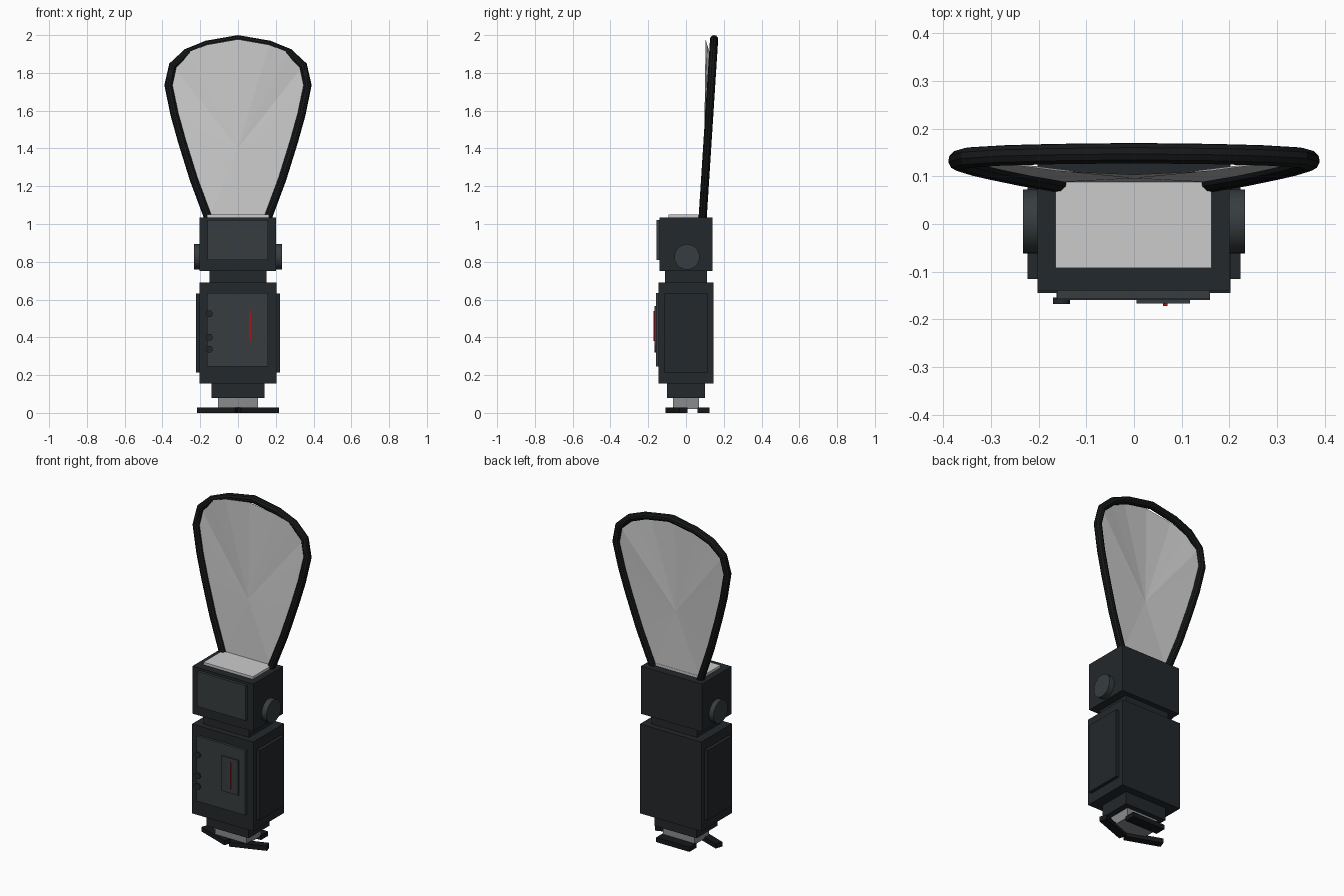
import bpy, bmesh, math

if "Cube" in bpy.data.objects:
    bpy.data.objects.remove(bpy.data.objects["Cube"])

def mat(name, r, g, b):
    m = bpy.data.materials.new(name)
    m.diffuse_color = (r, g, b, 1)
    m.use_nodes = True
    m.node_tree.nodes["Principled BSDF"].inputs["Base Color"].default_value = m.diffuse_color
    return m

DARK = mat("dark_plastic", 0.017, 0.021, 0.024)
PANEL = mat("panel_plastic", 0.038, 0.046, 0.050)
BLACK = mat("black_rubber", 0.008, 0.009, 0.010)
METAL = mat("metal_grey", 0.25, 0.26, 0.27)
RED = mat("red_light", 0.35, 0.01, 0.01)

def box(name, x, y, z, m=None, rot=0):
    """Box from (min, max) ranges, optionally turned about z at its centre."""
    bpy.ops.mesh.primitive_cube_add(size=1, rotation=(0, 0, rot),
                                    location=[(a + b) / 2 for a, b in (x, y, z)])
    o = bpy.context.object
    o.name = name
    o.scale = [b - a for a, b in (x, y, z)]
    if m:
        o.data.materials.append(m)
    return o

def disc(name, r, depth, loc, rot, m, n=32):
    bpy.ops.mesh.primitive_cylinder_add(vertices=n, radius=r, depth=depth, location=loc, rotation=rot)
    o = bpy.context.object
    o.name = name
    o.data.materials.append(m)
    bpy.ops.object.shade_smooth_by_angle()

# Main body with its control panel
box("body", (-.203, .203), (-.145, .145), (.155, .69), DARK)
box("control_panel", (-.163, .16), (-.16, -.14), (.245, .635), PANEL)
box("display", (.005, .118), (-.167, -.155), (.355, .565), PANEL)
box("red_indicator", (.061, .07), (-.172, -.16), (.38, .54), RED)
for i, z in enumerate((.525, .40, .337)):
    disc(f"button_{i + 1}", .018, .014, (-.152, -.161, z), (math.pi / 2, 0, 0), DARK, 16)

# Swivel neck and lamp head
box("neck", (-.15, .15), (-.11, .11), (.68, .76), DARK)
box("head", (-.203, .2), (-.14, .14), (.75, 1.035), DARK)
box("head_front_panel", (-.162, .16), (-.156, -.135), (.81, 1.02), PANEL)
box("diffuser_window", (-.165, .163), (-.092, .09), (1.02, 1.05))

# Parts on both sides, and the angled foot levers
for s, side in ((-1, "left"), (1, "right")):
    box(f"side_panel_{side}", sorted((s * .19, s * .223)), (-.115, .115), (.215, .632), DARK)
    disc(f"knob_{side}", .067, .05, (s * .208, .005, .826), (0, math.pi / 2, 0), PANEL)
    box(f"foot_lever_{side}", (s * .108 - .1075, s * .108 + .1075), (-.0725, -.0275),
        (0, .028), BLACK, s * math.radians(20))

# Mounting foot
box("foot_base", (-.14, .14), (-.1, .1), (.08, .16), DARK)
box("foot_metal", (-.105, .105), (-.07, .07), (.02, .085), METAL)
box("foot_back_bar", (-.11, .11), (.06, .125), (0, .028), BLACK)

# Reflector outline (right half), mirrored into a full loop, leaning backward
half = [(.157, 1.03), (.235, 1.24), (.297, 1.44), (.336, 1.58), (.368, 1.735),
        (.345, 1.838), (.27, 1.907), (.165, 1.949)]
outline = half + [(0, 1.978)] + [(-x, z) for x, z in reversed(half)]

def lean(z):
    return .088 + (z - 1.03) * .064

# Rubber rim tube
cu = bpy.data.curves.new("reflector_rim", 'CURVE')
cu.dimensions = '3D'
cu.bevel_depth = .022
cu.bevel_resolution = 3
cu.use_fill_caps = True
sp = cu.splines.new('POLY')
sp.points.add(len(outline) - 1)
for p, (x, z) in zip(sp.points, outline):
    p.co = (x, lean(z), z, 1)
rim = bpy.data.objects.new("reflector_rim", cu)
bpy.context.collection.objects.link(rim)
bpy.ops.object.select_all(action='DESELECT')
rim.select_set(True)
bpy.context.view_layer.objects.active = rim
bpy.ops.object.convert(target='MESH')
rim = bpy.context.object
rim.data.materials.clear()
rim.data.materials.append(BLACK)
bpy.ops.object.shade_smooth_by_angle()

# Reflector sheet: fan from a middle point, top edge bowed forward
bm = bmesh.new()
hub = bm.verts.new((0, .096, 1.4))
ring = []
for x, z in outline:
    bow = .045 * (1 - (x / .35) ** 2) if z > 1.8 else 0
    ring.append(bm.verts.new((x, lean(z) - bow, z)))
for a, b in zip(ring, ring[1:] + ring[:1]):
    bm.faces.new((hub, a, b))
bmesh.ops.recalc_face_normals(bm, faces=bm.faces)
me = bpy.data.meshes.new("reflector_sheet")
bm.to_mesh(me)
bm.free()
sheet = bpy.data.objects.new("reflector_sheet", me)
bpy.context.collection.objects.link(sheet)
